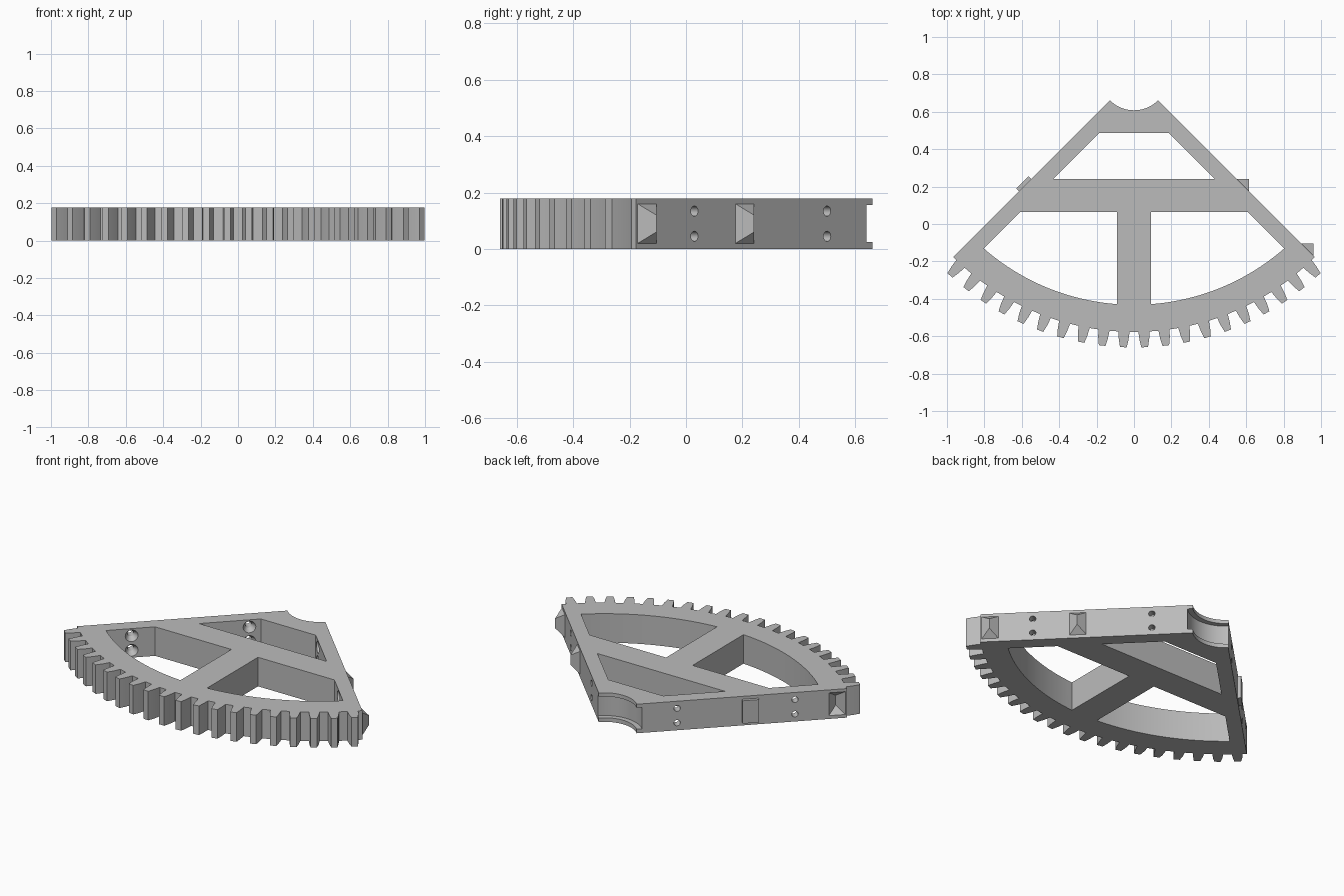
import bpy, bmesh, math
from mathutils import Vector

if "Cube" in bpy.data.objects:
    bpy.data.objects.remove(bpy.data.objects["Cube"])

APEX, H = 0.79, 0.178              # sector centre on y, plate thickness
R_TIP, R_ROOT, R_RIM, R_BORE, R_GROOVE = 1.45, 1.367, 1.222, 0.182, 0.212
INNER = 0.673                      # inner edge of the spokes: |x| + y
TEETH = 20
PITCH = math.radians(90 / TEETH)

grey = bpy.data.materials.new("grey plastic")
grey.diffuse_color = (0.5, 0.5, 0.5, 1)
grey.use_nodes = True
grey.node_tree.nodes["Principled BSDF"].inputs["Base Color"].default_value = grey.diffuse_color


def polar(r, a):
    """Point at radius r, angle a measured from straight down."""
    return (r * math.sin(a), APEX - r * math.cos(a))


def make(name, bm):
    bmesh.ops.recalc_face_normals(bm, faces=bm.faces)
    me = bpy.data.meshes.new(name)
    bm.to_mesh(me)
    bm.free()
    ob = bpy.data.objects.new(name, me)
    bpy.context.collection.objects.link(ob)
    me.materials.append(grey)
    return ob


def prism(name, pts, z0, z1):
    bm = bmesh.new()
    face = bm.faces.new([bm.verts.new((x, y, z0)) for x, y in pts])
    ext = bmesh.ops.extrude_face_region(bm, geom=[face])
    top = [v for v in ext["geom"] if isinstance(v, bmesh.types.BMVert)]
    bmesh.ops.translate(bm, verts=top, vec=(0, 0, z1 - z0))
    return make(name, bm)


def lathe(name, profile, origin, axis, seg=24):
    """Closed solid from (distance along axis, radius) pairs."""
    bm = bmesh.new()
    u = Vector((0, 0, 1))
    w = axis.cross(u)
    rings = []
    for d, r in profile:
        rings.append([bm.verts.new(origin + axis * d + r * (
            u * math.cos(2 * math.pi * i / seg) + w * math.sin(2 * math.pi * i / seg)))
            for i in range(seg)])
    for a, b in zip(rings, rings[1:]):
        for i in range(seg):
            j = (i + 1) % seg
            bm.faces.new((a[i], a[j], b[j], b[i]))
    bm.faces.new(rings[0])
    bm.faces.new(rings[-1])
    return make(name, bm)


def wedge(name, side, y_top, way, base_shift):
    """Hipped wedge on a spoke face; way +1 stands out, -1 sinks in."""
    y_low = y_top - 0.066
    n = Vector((side, 1, 0)).normalized()
    a = Vector((side * (APEX - y_top), y_top, 0))
    b = Vector((side * (APEX - y_low), y_low, 0))
    ridge = (a + b) / 2 + n * way * (a - b).length / 2
    bm = bmesh.new()
    for p in (a, b):
        for z in (0.02, 0.16):
            for s in (0, -way * base_shift):
                bm.verts.new(p + n * s + Vector((0, 0, z)))
    for z in (0.06, 0.12):
        bm.verts.new(ridge + Vector((0, 0, z)))
    bmesh.ops.convex_hull(bm, input=bm.verts)
    bmesh.ops.dissolve_limit(bm, angle_limit=0.01, verts=bm.verts, edges=bm.edges)
    return make(name, bm)


# Sector outline: toothed rim, then the concave hub seat
tooth = [(-1.27, R_ROOT), (-1.05, 1.41), (-0.7, R_TIP),
         (0.7, R_TIP), (1.05, 1.41), (1.27, R_ROOT)]
outline = [polar(R_ROOT, -math.pi / 4)]
for i in range(TEETH):
    centre = (i + 0.5 - TEETH / 2) * PITCH
    outline += [polar(r, centre + math.radians(d)) for d, r in tooth]
outline.append(polar(R_ROOT, math.pi / 4))
outline += [polar(R_BORE, math.pi / 4 - math.pi / 2 * i / 24) for i in range(25)]
sector = prism("gear_sector", outline, 0, H)

cutters = []

# Upper window between the spokes
cutters.append(prism("upper_window_cutter", [
    (-(INNER - 0.24), 0.24), (INNER - 0.24, 0.24),
    (INNER - 0.487, 0.487), (-(INNER - 0.487), 0.487)], -0.1, H + 0.1))

# Lower windows either side of the stem
a0, a1 = math.asin(0.09 / R_RIM), math.atan2(0.80, 0.917)
for side in (-1, 1):
    pts = [(0.09, 0.065)]
    pts += [polar(R_RIM, a0 + (a1 - a0) * i / 20) for i in range(21)]
    pts.append((INNER - 0.065, 0.065))
    cutters.append(prism("lower_window_cutter", [(side * x, y) for x, y in pts],
                         -0.1, H + 0.1))

# Bearing groove in the hub seat
cutters.append(prism("groove_cutter", [
    polar(R_GROOVE, 2 * math.pi * i / 96) for i in range(96)], 0.025, 0.155))

# Countersunk screw holes through both spokes
for side in (-1, 1):
    inward = Vector((-side, -1, 0)).normalized()
    for y in (0.03, 0.50):
        for z in (0.045, 0.134):
            cutters.append(lathe("screw_hole_cutter", [
                (-0.02, 0.018), (0.05, 0.018), (0.09, 0.0398)],
                Vector((side * (APEX - y), y, z)), inward))

# Locating sockets in the left spoke
for y in (-0.105, 0.241):
    cutters.append(wedge("socket_cutter", -1, y, -1, 0.02))

# Cut everything, then bake the result and drop the cutters
for c in cutters:
    c.hide_render = True
    m = sector.modifiers.new(c.name, 'BOOLEAN')
    m.operation, m.solver, m.object = 'DIFFERENCE', 'EXACT', c
dg = bpy.context.evaluated_depsgraph_get()
baked = bpy.data.meshes.new_from_object(sector.evaluated_get(dg))
sector.modifiers.clear()
sector.data = baked
baked.materials.clear()
baked.materials.append(grey)
for c in cutters:
    bpy.data.objects.remove(c)

# Locating lugs on the right spoke
for name, y in (("outer_lug", -0.105), ("inner_lug", 0.241)):
    wedge(name, 1, y, 1, 0.01)

bpy.ops.object.select_all(action='DESELECT')
sector.select_set(True)
bpy.context.view_layer.objects.active = sector
bpy.ops.object.shade_smooth_by_angle(angle=math.radians(20))
